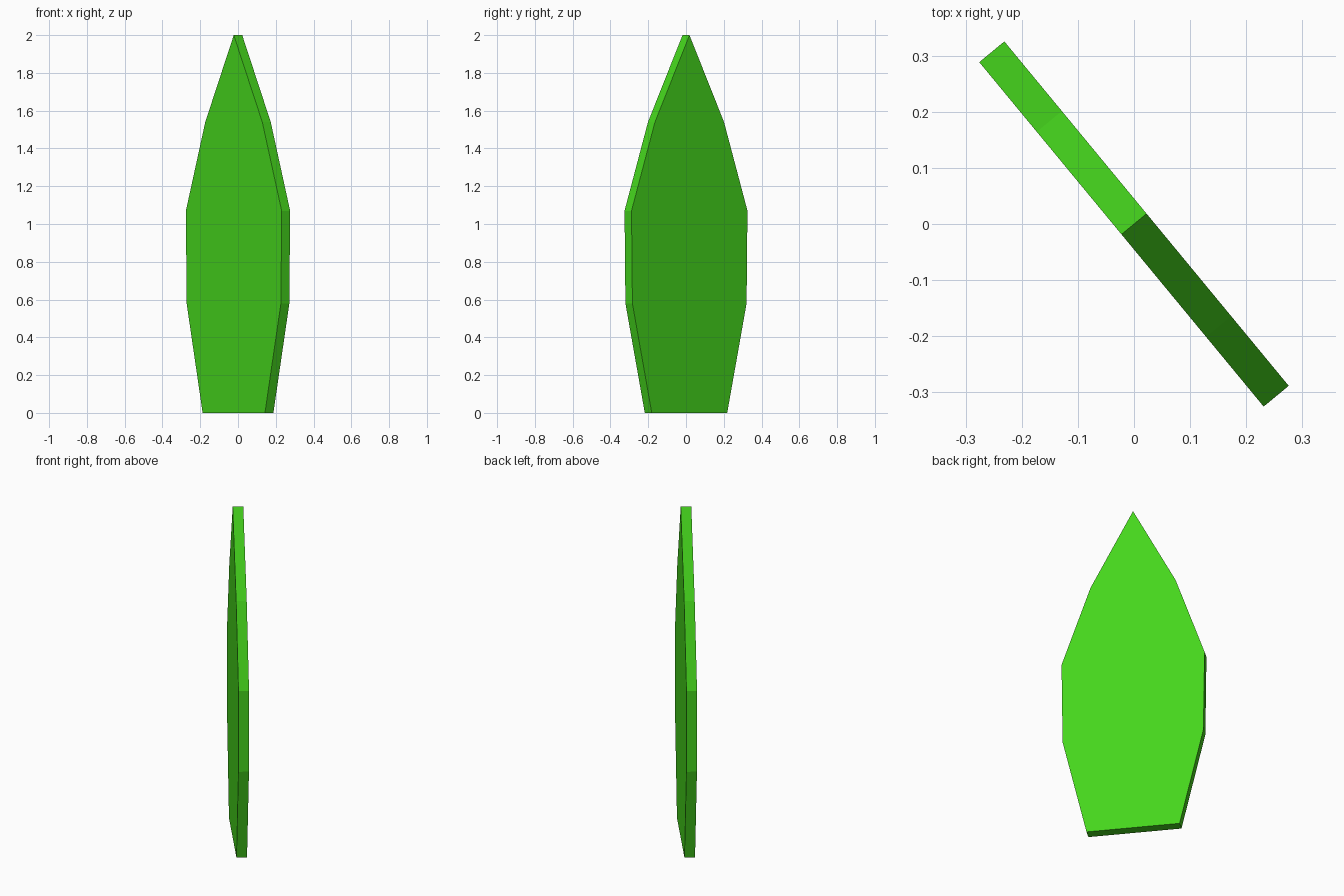
import bpy, bmesh, math
from mathutils import Matrix

if "Cube" in bpy.data.objects:
    bpy.data.objects.remove(bpy.data.objects["Cube"])

# Half outline of the leaf blade: (half width, height)
half = [(0.259, 0.0), (0.392, 0.58), (0.398, 1.07), (0.237, 1.54)]
outline = half + [(0.0, 2.0)] + [(-w, z) for w, z in reversed(half)]
thickness = 0.058

# Flat blade profile extruded to a constant thickness
bm = bmesh.new()
face = bm.faces.new([bm.verts.new((w, -thickness / 2, z)) for w, z in outline])
ext = bmesh.ops.extrude_face_region(bm, geom=[face], use_keep_orig=True)
bmesh.ops.translate(bm, vec=(0, thickness, 0),
                    verts=[g for g in ext["geom"] if isinstance(g, bmesh.types.BMVert)])
bmesh.ops.recalc_face_normals(bm, faces=bm.faces)

# Turn the blade diagonally about the vertical axis
bmesh.ops.transform(bm, matrix=Matrix.Rotation(math.radians(-50.45), 4, 'Z'), verts=bm.verts)

mesh = bpy.data.meshes.new("leaf_blade")
bm.to_mesh(mesh)
bm.free()
leaf = bpy.data.objects.new("leaf_blade", mesh)
bpy.context.collection.objects.link(leaf)

# Leaf green
green = bpy.data.materials.new("leaf_green")
green.diffuse_color = (0.06, 0.67, 0.012, 1.0)
green.use_nodes = True
green.node_tree.nodes["Principled BSDF"].inputs["Base Color"].default_value = green.diffuse_color
mesh.materials.append(green)
